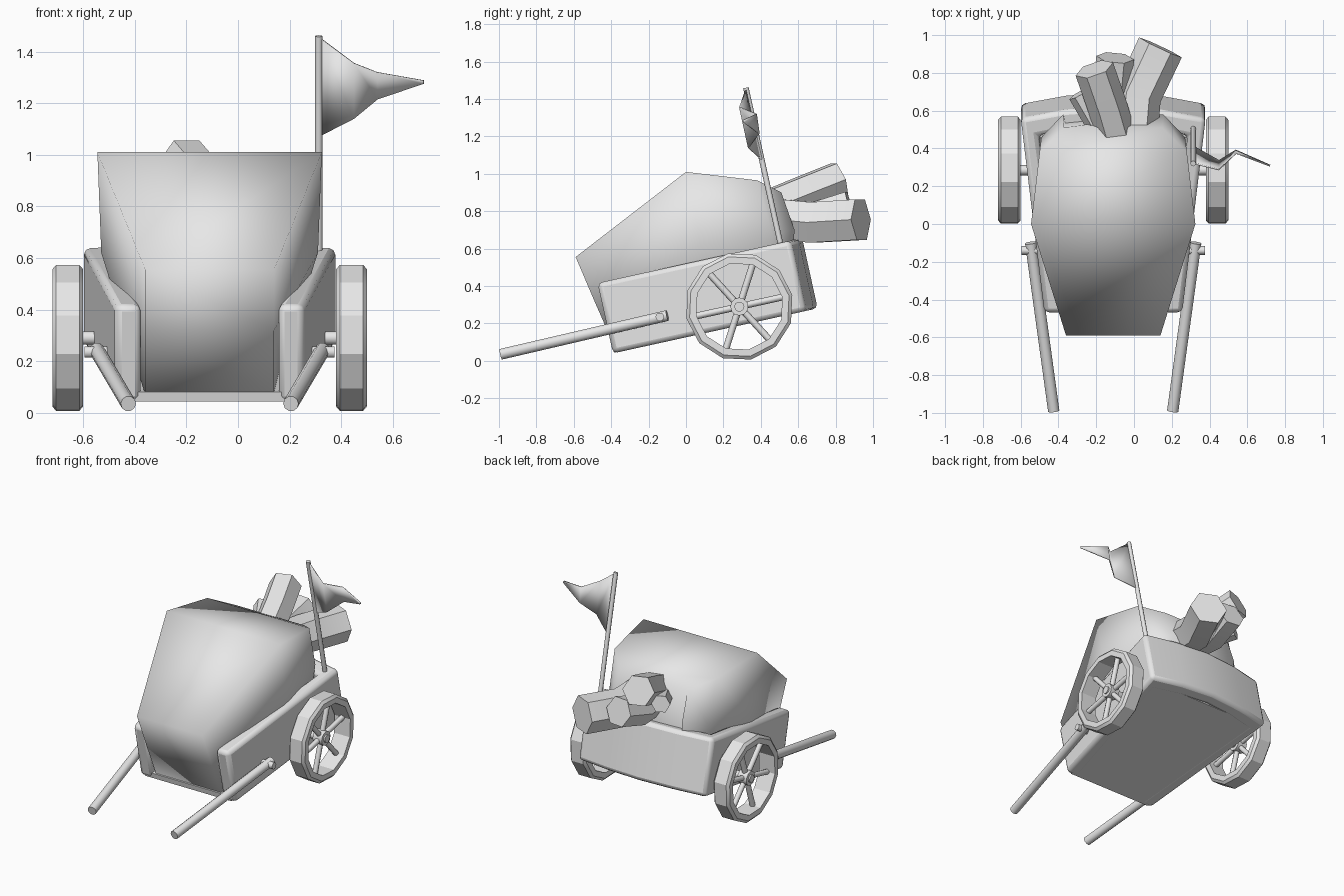
import bpy, bmesh
from math import sin, cos, pi, radians
from mathutils import Vector, Matrix

cube = bpy.data.objects.get("Cube")
if cube:
    bpy.data.objects.remove(cube, do_unlink=True)

grey = bpy.data.materials.new("plain grey")
grey.use_nodes = True
grey.diffuse_color = (0.8, 0.8, 0.8, 1)
grey.node_tree.nodes["Principled BSDF"].inputs["Base Color"].default_value = (0.8, 0.8, 0.8, 1)

CX = -0.11             # centre line of the cart
TILT = radians(12.4)   # the cart leans down to the front
AXLE_Y, AXLE_Z = 0.285, 0.29


def finish(name, bm, angle=30, bevel=0):
    bmesh.ops.recalc_face_normals(bm, faces=bm.faces)
    mesh = bpy.data.meshes.new(name)
    bm.to_mesh(mesh)
    bm.free()
    mesh.materials.append(grey)
    obj = bpy.data.objects.new(name, mesh)
    bpy.context.collection.objects.link(obj)
    bpy.ops.object.select_all(action='DESELECT')
    obj.select_set(True)
    bpy.context.view_layer.objects.active = obj
    if angle:
        bpy.ops.object.shade_smooth_by_angle(angle=radians(angle))
    else:
        bpy.ops.object.shade_smooth()
    if bevel:
        mod = obj.modifiers.new("soft edges", 'BEVEL')
        mod.width, mod.segments = bevel, 2
        mod.limit_method = 'ANGLE'
    return obj


def loft(name, rings, loop=False, **kw):
    """Skin closed cross-sections, capped at the ends or joined in a loop."""
    bm = bmesh.new()
    rows = [[bm.verts.new(p) for p in ring] for ring in rings]
    pairs = list(zip(rows, rows[1:]))
    if loop:
        pairs.append((rows[-1], rows[0]))
    else:
        bm.faces.new(rows[0])
        bm.faces.new(rows[-1])
    for a, b in pairs:
        for i in range(len(a)):
            j = (i + 1) % len(a)
            bm.faces.new((a[i], a[j], b[j], b[i]))
    return finish(name, bm, **kw)


def tube(name, path, radius, sides=10, **kw):
    path = [Vector(p) for p in path]
    rings = []
    for i, p in enumerate(path):
        way = path[min(i + 1, len(path) - 1)] - path[max(i - 1, 0)]
        turn = way.to_track_quat('Z', 'Y')
        rings.append([p + turn @ Vector((radius * cos(2 * pi * k / sides),
                                         radius * sin(2 * pi * k / sides), 0))
                      for k in range(sides)])
    return loft(name, rings, **kw)


# Tray: U-shaped wall, open at the front, bowed at the back
lean = Matrix.Translation((CX, -0.39, 0.04)) @ Matrix.Rotation(TILT, 4, 'X')
outer = [(0.365, 0), (0.49, 1.055), (0.25, 1.10)]
inner = [(0.265, 0), (0.395, 0.96), (0.2, 1.00)]
mirror = lambda pts: [(-x, y) for x, y in reversed(pts)]
plan = (outer + [(0, 1.12)] + mirror(outer)
        + mirror(inner)[::-1] + [(0, 1.02)] + inner[::-1])
wall = loft("tray_wall", [[(x, y, z) for x, y in plan] for z in (0, 0.385)], bevel=0.025)
wall.matrix_world = lean
base = [(0.33, 0.005), (0.45, 1.02), (-0.45, 1.02), (-0.33, 0.005)]
floor = loft("tray_floor", [[(x, y, z) for x, y in base] for z in (0.002, 0.04)])
floor.matrix_world = lean

# Sack: sections from front to back, each with (half width, y, z) at top, middle, bottom
sections = [
    [(0.25, -0.59, 0.555), (0.25, -0.49, 0.32), (0.25, -0.38, 0.07)],
    [(0.435, 0, 1.01), (0.42, 0.08, 0.62), (0.28, 0.16, 0.19)],
    [(0.39, 0.38, 0.965), (0.38, 0.46, 0.68), (0.3, 0.5, 0.29)],
    [(0.26, 0.51, 0.9), (0.265, 0.58, 0.7), (0.25, 0.56, 0.36)],
]
loft("sack", [[(CX + w, y, z) for w, y, z in s] + [(CX - w, y, z) for w, y, z in s[::-1]]
              for s in sections], angle=0)

# Rolled bundles sticking out at the back
rolls = [
    ([(0.0, 0.45, 0.76), (0.02, 0.68, 0.74), (0.14, 0.935, 0.755)], 0.125),
    ([(-0.09, 0.45, 0.82), (-0.14, 0.62, 0.89), (-0.21, 0.82, 0.97)], 0.105),
    ([(-0.1, 0.45, 0.76), (-0.12, 0.68, 0.76), (-0.1, 0.88, 0.82)], 0.1),
    ([(-0.15, 0.45, 0.8), (-0.29, 0.69, 0.85)], 0.06),
]
for i, (path, r) in enumerate(rolls):
    tube(f"roll_{i + 1}", path, r, sides=6, angle=50)

# Wheels, axles, handles and pegs on both sides
rim = [(0.235, -0.06), (0.272, -0.06), (0.29, -0.045),
       (0.29, 0.045), (0.272, 0.06), (0.235, 0.06)]
for side, s in (("left", 1), ("right", -1)):
    wx = CX + s * 0.55

    def around(r, a, x=wx):
        return (x, AXLE_Y + r * cos(a), AXLE_Z + r * sin(a))

    loft(f"{side}_wheel_rim",
         [[around(r, TILT + k * pi / 6, wx + d) for r, d in rim] for k in range(12)],
         loop=True, angle=25)
    for k in range(6):
        a = TILT + k * pi / 3
        tube(f"{side}_spoke_{k + 1}", [around(0.02, a), around(0.245, a)], 0.018, sides=8, angle=50)
    tube(f"{side}_hub", [around(0, 0, wx - 0.035), around(0, 0, wx + 0.035)], 0.048, sides=12, angle=40)
    tube(f"{side}_axle", [around(0, 0, CX + s * 0.35), around(0, 0, wx + s * 0.045)], 0.027, angle=40)
    tube(f"{side}_handle", [(CX + s * 0.315, -0.99, 0.035), (CX + s * 0.437, -0.1, 0.242)],
         0.03, angle=40)
    tube(f"{side}_handle_peg", [(CX + s * 0.37, -0.14, 0.235), (CX + s * 0.485, -0.14, 0.235)],
         0.023, angle=40)

# Flag on a leaning pole
tube("flag_pole", [(0.313, 0.515, 0.58), (0.313, 0.32, 1.46)], 0.015, sides=8, angle=50)
columns = [((0.315, 0.322, 1.455), (0.315, 0.41, 1.07)),
           ((0.45, 0.288, 1.355), (0.45, 0.335, 1.14)),
           ((0.54, 0.375, 1.32), (0.54, 0.39, 1.215)),
           ((0.72, 0.308, 1.288), (0.72, 0.31, 1.275))]
bm = bmesh.new()
rows = [[bm.verts.new(p) for p in c] for c in columns]
for a, b in zip(rows, rows[1:]):
    bm.faces.new((a[0], b[0], b[1], a[1]))
flag = finish("flag", bm, angle=60)
thick = flag.modifiers.new("cloth thickness", 'SOLIDIFY')
thick.thickness, thick.offset = 0.008, 0
